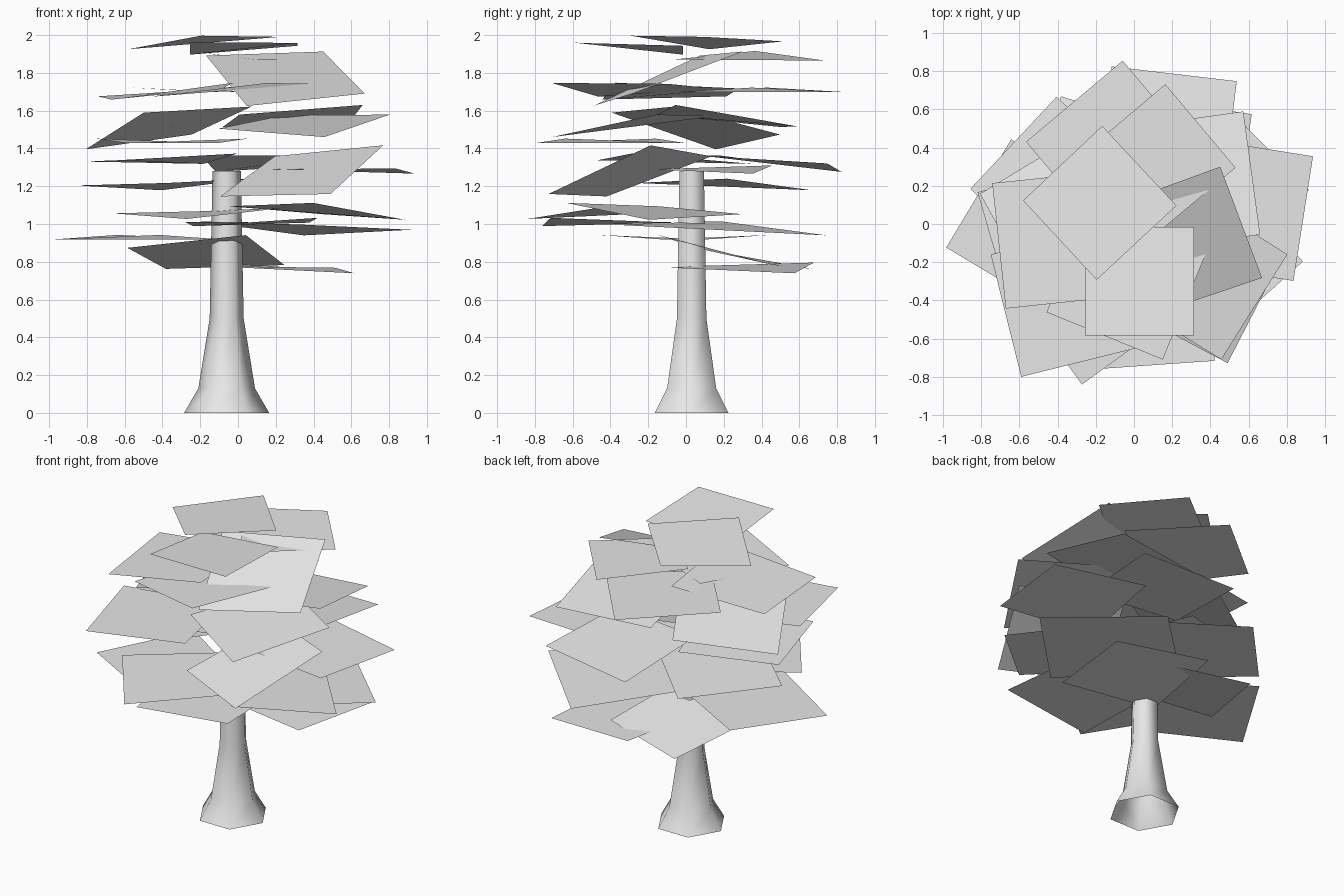
import bpy
import bmesh
from math import radians
from mathutils import Matrix, Vector

cube = bpy.data.objects.get("Cube")
if cube:
    bpy.data.objects.remove(cube, do_unlink=True)


def make_material(name, colour):
    material = bpy.data.materials.new(name)
    material.use_nodes = True
    material.diffuse_color = colour
    material.node_tree.nodes["Principled BSDF"].inputs["Base Color"].default_value = colour
    return material


def make_object(name, builder, material):
    mesh = bpy.data.meshes.new(name)
    builder.to_mesh(mesh)
    builder.free()
    mesh.materials.append(material)
    created = bpy.data.objects.new(name, mesh)
    bpy.context.scene.collection.objects.link(created)


def build_trunk(profile, centre, sides, material):
    """Loft stacked rings of the given (height, radius) into an open tube."""
    builder = bmesh.new()
    quarter_turn = Matrix.Rotation(radians(90), 4, "Z")
    previous = None
    for height, radius in profile:
        placement = Matrix.Translation((*centre, height)) @ quarter_turn
        ring = bmesh.ops.create_circle(
            builder, segments=sides, radius=radius, matrix=placement)["verts"]
        if previous:
            for i in range(sides):
                j = (i + 1) % sides
                builder.faces.new((previous[i], previous[j], ring[j], ring[i]))
        previous = ring
    bmesh.ops.recalc_face_normals(builder, faces=builder.faces)
    for face in builder.faces:
        face.smooth = True
    make_object("trunk", builder, material)


def build_leaf(name, material, x, y, z, yaw, slope_x=0, slope_y=0, size=None):
    """Square leaf card, turned by yaw, tilted to the slopes, slightly warped."""
    # Cards at the very top of the crown are smaller
    half = (size or (.57 if z > 1.85 else .66)) / 2
    normal = Vector((-slope_x, -slope_y, 1))
    tilt = Vector((0, 0, 1)).rotation_difference(normal).to_matrix().to_4x4()
    turn = Matrix.Rotation(radians(yaw), 4, "Z")
    placement = Matrix.Translation((x, y, z)) @ tilt @ turn
    warp = .012
    builder = bmesh.new()
    builder.faces.new([
        builder.verts.new(placement @ Vector((u * half, v * half, -u * v * warp)))
        for u, v in ((-1, -1), (1, -1), (1, 1), (-1, 1))])
    make_object(name, builder, material)


grey = make_material("pale grey", (.8, .8, .8, 1))

# Flared trunk, six sided
build_trunk([(0, .225), (.13, .15), (.5, .09), (1.28, .075)], (-.06, .03), 6, grey)

# Leaf cards from top to bottom: x, y, z, yaw, then tilt slopes where not level
leaves = [
    (-.18, .11, 1.97, -47, .08, -.04),
    (.03, -.3, 1.94, 90, .04, -.07),
    (.13, .33, 1.88, 40, -.06),
    (.25, -.1, 1.78, 20, -.07, .4),
    (-.1, .39, 1.71, 40),
    (-.38, -.08, 1.7, 6, .1),
    (-.03, -.28, 1.72, -22, .08),
    (-.37, .05, 1.52, -60, .21, -.19),
    (.29, .22, 1.56, 8, .06, -.13),
    (.35, -.26, 1.53, 58, .05, .14),
    (-.35, -.4, 1.44, 14),
    (-.41, -.06, 1.34, 16, .03, -.04),
    (.17, .46, 1.33, 83, .02, -.1),
    (.56, .08, 1.29, -9, -.03),
    (.34, -.3, 1.27, 62, .23, .31),
    (-.39, .2, 1.21, 47, .04, -.04),
    (.42, -.17, 1.07, 132, -.08, -.06),
    (-.2, -.38, 1.06, 36, .04, .04),
    (.07, -.41, 1.01, 4, .03),
    (.35, .18, .98, 45, -.04, -.05, .8),
    (-.53, -.01, .93, -31),
    (-.17, .26, .84, -18, 0, -.22),
    (.24, .3, .77, -9, -.05),
]
for number, leaf in enumerate(leaves, start=1):
    build_leaf(f"leaf_card_{number}", grey, *leaf)
